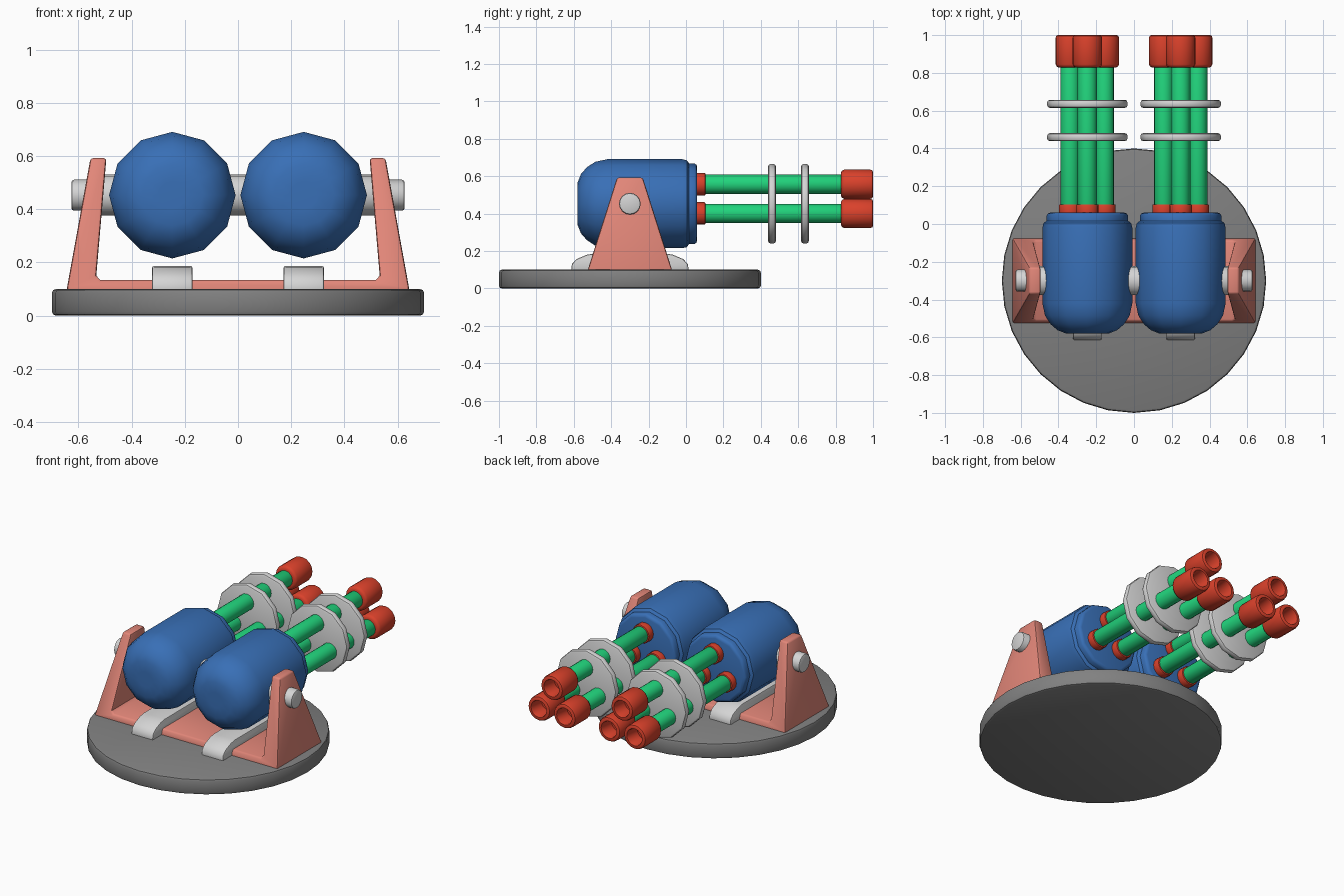
import bpy, bmesh, math
from mathutils import Matrix

cube = bpy.data.objects.get("Cube")
if cube:
    bpy.data.objects.remove(cube, do_unlink=True)


def material(name, color):
    m = bpy.data.materials.new(name)
    m.use_nodes = True
    m.diffuse_color = (*color, 1)
    m.node_tree.nodes["Principled BSDF"].inputs["Base Color"].default_value = (*color, 1)
    return m


BLUE = material("blue", (0.04, 0.16, 0.47))
GREEN = material("green", (0.015, 0.65, 0.2))
RED = material("red", (0.7, 0.053, 0.024))
PINK = material("salmon", (0.76, 0.24, 0.19))
GREY = material("grey", (0.22, 0.22, 0.22))
WHITE = material("light grey", (0.66, 0.66, 0.66))


def finish(name, bm, mat, angle=40):
    bmesh.ops.recalc_face_normals(bm, faces=bm.faces)
    mesh = bpy.data.meshes.new(name)
    bm.to_mesh(mesh)
    bm.free()
    mesh.materials.append(mat)
    ob = bpy.data.objects.new(name, mesh)
    bpy.context.collection.objects.link(ob)
    bpy.ops.object.select_all(action='DESELECT')
    ob.select_set(True)
    bpy.context.view_layer.objects.active = ob
    bpy.ops.object.shade_smooth_by_angle(angle=math.radians(angle))
    return ob


def lathe(name, profile, segments, centre, mat, axis='Y'):
    """Turn (distance along axis, radius) points around an axis."""
    bm = bmesh.new()
    rings = []
    for d, r in profile:
        ring = []
        for i in range(segments):
            a = 2 * math.pi * i / segments
            u, v = r * math.sin(a), r * math.cos(a)
            ring.append(bm.verts.new({'X': (d, u, v), 'Y': (u, d, v), 'Z': (u, v, d)}[axis]))
        rings.append(ring)
    for a, b in zip(rings, rings[1:]):
        for i in range(segments):
            j = (i + 1) % segments
            bm.faces.new((a[i], a[j], b[j], b[i]))
    bm.faces.new(rings[0])
    bm.faces.new(rings[-1])
    bmesh.ops.transform(bm, matrix=Matrix.Translation(centre), verts=bm.verts)
    return finish(name, bm, mat)


def rod(start, end, r, b):
    """Profile of a rod with softened ends."""
    return [(start, r - b), (start + b * .3, r - b * .3), (start + b, r),
            (end - b, r), (end - b * .3, r - b * .3), (end, r - b)]


def extrude(name, outline, place, low, high, bevel, mat):
    """Sweep an outline between two depths; place maps (u, v, depth) to a point."""
    bm = bmesh.new()
    ends = [[bm.verts.new(place(u, v, d)) for u, v in outline] for d in (low, high)]
    n = len(outline)
    for i in range(n):
        j = (i + 1) % n
        bm.faces.new((ends[0][i], ends[0][j], ends[1][j], ends[1][i]))
    for end in ends:
        bm.faces.new(end)
    bmesh.ops.recalc_face_normals(bm, faces=bm.faces)
    sharp = [e for e in bm.edges if e.calc_face_angle() > math.radians(50)]
    bmesh.ops.bevel(bm, geom=sharp, offset=bevel, segments=2, profile=0.5, affect='EDGES')
    return finish(name, bm, mat)


PIVOT_Y, PIVOT_Z = -0.3, 0.453

# Round base
lathe("base_disc", rod(0, 0.1, 0.7, 0.015), 32, (0, PIVOT_Y, 0), GREY, 'Z')

# U-shaped cradle whose arms narrow towards the top
half = [(0.645, 0.095), (0.555, 0.592), (0.495, 0.592), (0.533, 0.15), (0.518, 0.134)]
outline = half + [(-x, z) for x, z in reversed(half)]


def taper(x, z, side):
    return x, PIVOT_Y + side * (0.225 - 0.317 * (z - 0.1)), z


extrude("cradle", outline, taper, -1, 1, 0.01, PINK)

# Pivot axle: thick middle and thin ends
lathe("axle", rod(-0.52, 0.52, 0.077, 0.008), 16, (0, PIVOT_Y, PIVOT_Z), WHITE, 'X')
lathe("axle_pins", rod(-0.627, 0.627, 0.058, 0.01), 16, (0, PIVOT_Y, PIVOT_Z), WHITE, 'X')

strap = [(0.315, 0.09), (0.31, 0.13), (0.285, 0.157), (0.23, 0.18), (0.19, 0.187)]
strap = strap + [(-y, z) for y, z in reversed(strap)]
pod = [(-0.58, 0.05), (-0.579, 0.115), (-0.562, 0.158), (-0.53, 0.195), (-0.485, 0.224),
       (-0.42, 0.238), (-0.02, 0.238), (0.005, 0.232), (0.017, 0.215), (0.046, 0.215),
       (0.056, 0.208), (0.06, 0.195)]
muzzle = [(0.828, 0.06), (0.833, 0.071), (0.845, 0.078), (0.985, 0.078), (0.996, 0.074),
          (1.0, 0.066), (1.0, 0.054), (0.992, 0.05), (0.9, 0.05)]

for side, sx in (("left", 1), ("right", -1)):
    x = sx * 0.247
    centre = (x, 0, PIVOT_Z)

    # Hold-down strap over the cradle floor
    extrude("strap_" + side, strap, lambda y, z, d: (x + d, PIVOT_Y + y, z),
            -0.076, 0.076, 0.008, WHITE)

    # Motor pod
    lathe("pod_" + side, pod, 12, centre, BLUE)

    # Barrel spacer discs
    for n, y in enumerate((0.46, 0.636)):
        lathe(f"spacer_{n + 1}_{side}", rod(y - 0.021, y + 0.021, 0.213, 0.014),
              12, centre, WHITE)

    # Three barrels with collars and hollow muzzles
    for k in range(3):
        a = 2 * math.pi * k / 3
        c = (x + 0.104 * math.sin(a), 0, PIVOT_Z + 0.104 * math.cos(a))
        tag = f"_{k + 1}_{side}"
        lathe("barrel" + tag, rod(0.04, 0.87, 0.051, 0.003), 16, c, GREEN)
        lathe("collar" + tag, rod(0.04, 0.104, 0.06, 0.006), 16, c, RED)
        lathe("muzzle" + tag, muzzle, 16, c, RED)
